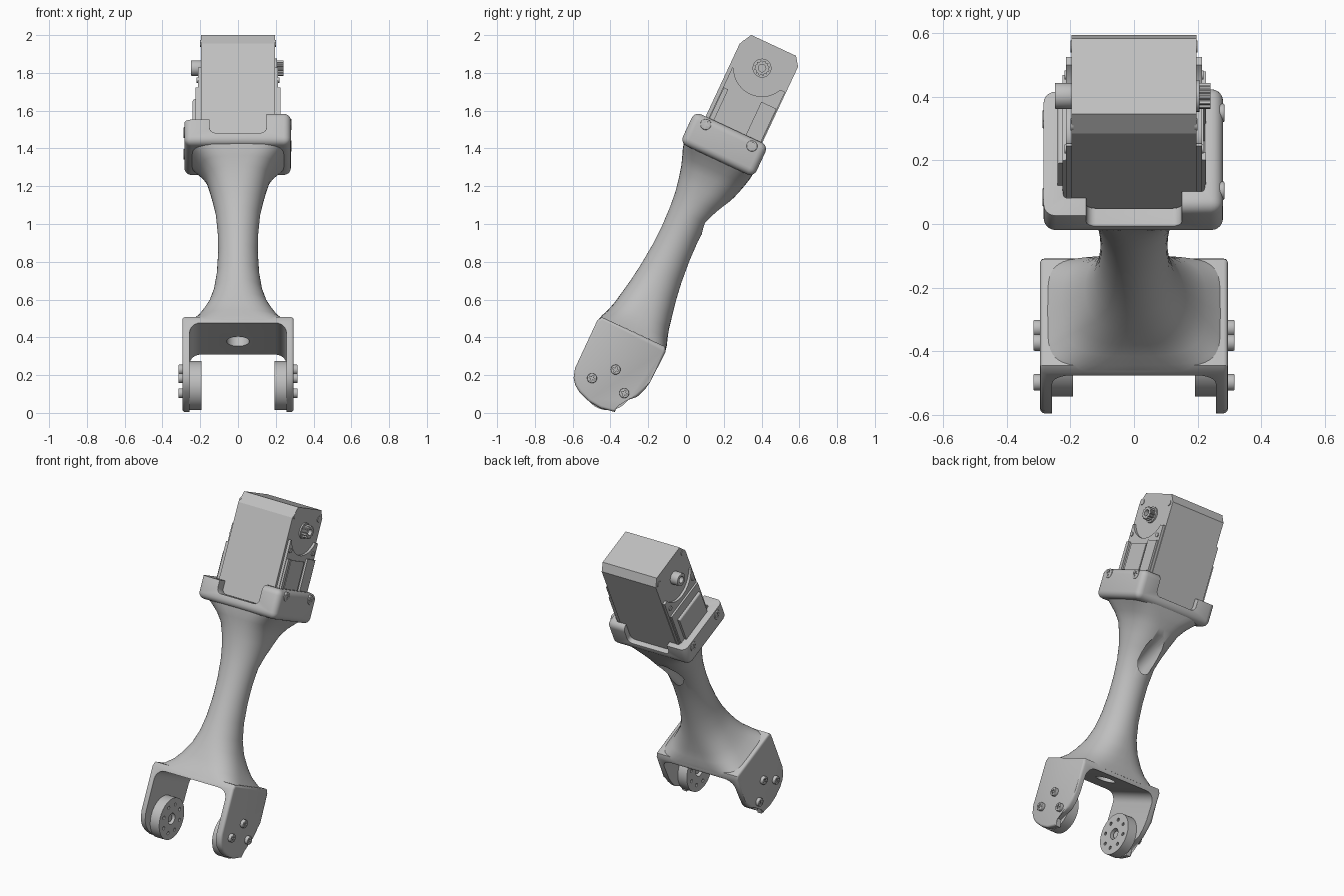
import bpy, bmesh, math
from mathutils import Matrix, Vector

if "Cube" in bpy.data.objects:
    bpy.data.objects.remove(bpy.data.objects["Cube"], do_unlink=True)

grey = bpy.data.materials.new("light_grey")
grey.use_nodes = True
COLOUR = (0.52, 0.52, 0.52, 1)
grey.diffuse_color = COLOUR
grey.node_tree.nodes["Principled BSDF"].inputs["Base Color"].default_value = COLOUR

# Parts are built upright (x, depth, height along the arm), then leaned back
LEAN = Matrix.Translation((0, 0, 1)) @ Matrix.Rotation(math.radians(-25), 4, 'X')


def make(name, bm):
    bmesh.ops.recalc_face_normals(bm, faces=bm.faces)
    mesh = bpy.data.meshes.new(name)
    bm.to_mesh(mesh)
    bm.free()
    mesh.materials.append(grey)
    ob = bpy.data.objects.new(name, mesh)
    bpy.context.collection.objects.link(ob)
    ob.matrix_world = LEAN
    return ob


def smooth(ob, angle=35):
    bpy.ops.object.select_all(action='DESELECT')
    ob.select_set(True)
    bpy.context.view_layer.objects.active = ob
    bpy.ops.object.shade_smooth_by_angle(angle=math.radians(angle))
    return ob


def bake(ob):
    bpy.context.view_layer.update()
    deps = bpy.context.evaluated_depsgraph_get()
    mesh = bpy.data.meshes.new_from_object(ob.evaluated_get(deps))
    ob.modifiers.clear()
    ob.data = mesh


def cut(ob, *cutters):
    for c in cutters:
        c.hide_render = True
        mod = ob.modifiers.new("cut", 'BOOLEAN')
        mod.operation, mod.solver, mod.object = 'DIFFERENCE', 'EXACT', c
    bake(ob)
    for c in cutters:
        bpy.data.objects.remove(c, do_unlink=True)
    return ob


def round_edges(bm, edges, size, segments):
    bmesh.ops.bevel(bm, geom=edges, offset=size, segments=segments,
                    profile=0.5, affect='EDGES', clamp_overlap=True)


def box(name, lo, hi, bevel=0, axis=None):
    bm = bmesh.new()
    lo, hi = Vector(lo), Vector(hi)
    bmesh.ops.create_cube(bm, size=1)
    for v in bm.verts:
        v.co = (lo + hi) / 2 + v.co * (hi - lo)
    if bevel:
        edges = [e for e in bm.edges if axis is None or
                 abs((e.verts[0].co - e.verts[1].co).normalized()[axis]) > 0.9]
        round_edges(bm, edges, bevel, 5)
    return make(name, bm)


def prism(name, outline, x0, x1, bevel=0):
    bm = bmesh.new()
    a = [bm.verts.new((x0, *p)) for p in outline]
    b = [bm.verts.new((x1, *p)) for p in outline]
    bm.faces.new(a)
    bm.faces.new(b[::-1])
    for i in range(len(a)):
        j = (i + 1) % len(a)
        bm.faces.new((a[j], a[i], b[i], b[j]))
    if bevel:
        rim = [e for e in bm.edges if abs(e.verts[0].co.x - e.verts[1].co.x) < 1e-5]
        round_edges(bm, rim, bevel, 3)
    return make(name, bm)


def arc(v, u, r, start, end, n):
    angles = [math.radians(start + (end - start) * i / n) for i in range(n + 1)]
    return [(v + r * math.cos(t), u + r * math.sin(t)) for t in angles]


def disc(name, v, u, r, x0, x1, n=32, bevel=0):
    return prism(name, arc(v, u, r, 0, 360, n)[:-1], x0, x1, bevel)


def loft(name, rings, n=48):
    # each ring: height, half width, front depth, back depth, squareness
    bm = bmesh.new()
    loops = []
    for u, hx, v0, v1, p in rings:
        loop = []
        for i in range(n):
            t = 2 * math.pi * i / n
            c, s = math.cos(t), math.sin(t)
            x = math.copysign(abs(c) ** (2 / p), c) * hx
            y = math.copysign(abs(s) ** (2 / p), s) * (v1 - v0) / 2 + (v0 + v1) / 2
            loop.append(bm.verts.new((x, y, u)))
        loops.append(loop)
    for a, b in zip(loops, loops[1:]):
        for i in range(n):
            j = (i + 1) % n
            bm.faces.new((a[i], a[j], b[j], b[i]))
    bm.faces.new(loops[0][::-1])
    bm.faces.new(loops[-1])
    return make(name, bm)


def screw(name, x, side, v, u, r, height):
    # round head with a cross recess
    top = x + side * height
    head = disc(name, v, u, r, x - side * 0.01, top, 24, 0.004)
    x0, x1 = sorted((top - side * 0.008, top + side * 0.01))
    a, b = r * 0.6, r * 0.16
    cut(head, box("slot_a", (x0, v - a, u - b), (x1, v + a, u + b)),
        box("slot_b", (x0, v - b, u - a), (x1, v + b, u + a)))
    smooth(head)


def cable_bore():
    return loft("bore", [(-.8, .06, -.03, .09, 2), (-.6, .06, -.04, .08, 2),
                         (-.3, .06, -.06, .06, 2), (-.08, .06, -.04, .07, 2),
                         (.04, .06, .0, .12, 2), (.16, .06, .09, .22, 2),
                         (.25, .05, .19, .3, 2)], 24)


# Neck joining the fork and the motor cradle
neck = loft("neck", [
    (-.65, .285, -.205, .185, 6), (-.625, .262, -.198, .18, 4.5),
    (-.59, .228, -.183, .167, 3.3), (-.54, .195, -.168, .153, 2.7),
    (-.47, .155, -.154, .139, 2.3), (-.39, .128, -.139, .123, 2.1),
    (-.29, .112, -.125, .109, 2), (-.17, .105, -.114, .099, 2),
    (-.06, .107, -.111, .096, 2), (.05, .117, -.115, .102, 2),
    (.13, .133, -.123, .132, 2.1), (.2, .15, -.136, .16, 2.3),
    (.27, .17, -.153, .183, 2.6), (.32, .198, -.171, .197, 3.2),
    (.36, .232, -.186, .206, 4), (.4, .262, -.195, .211, 6)])
smooth(cut(neck, cable_bore()), 50)

# Fork with two rounded cheeks
cheek = [(-.195, -.635), (-.21, -.66), (-.21, -.94), (-.195, -.99), (-.17, -1.022),
         (-.135, -1.045), (-.07, -1.068), (0, -1.075), (.08, -1.061), (.07, -1.013),
         (.115, -.974), (.152, -.939), (.172, -.89), (.182, -.84), (.188, -.66), (.175, -.635)]
fork = prism("fork", cheek, -.295, .295, .014)
gap = box("gap", (-.257, -.4, -1.4), (.257, .4, -.675), .06, 1)
smooth(cut(fork, gap, cable_bore()))

# Joint horns and cheek screws
JV, JU = -.012, -.95
for side, word in ((-1, "right"), (1, "left")):
    horn = disc(word + "_horn", JV, JU, .13, side * .26, side * .192, 48, .005)
    holes = [disc("hole", JV, JU, .035, side * .23, side * .18, 20)]
    for v, u in arc(JV, JU, .088, 0, 360, 8)[:-1]:
        holes.append(disc("hole", v, u, .011, side * .215, side * .18, 10))
    smooth(cut(horn, *holes))
    smooth(disc(word + "_horn_hub", JV, JU, .022, side * .25, side * .205, 20))
    for k, (v, u) in enumerate(arc(JV, JU, .094, 0, 180, 2)):
        screw(f"{word}_cheek_screw_{k}", side * .295, side, v, u, .026, .021)

# Motor cradle: a rounded tray with four corner posts
cradle = box("motor_cradle", (-.284, -.21, .375), (.28, .22, .56), .038)
cut(cradle,
    box("cavity", (-.222, -.148, .43), (.222, .186, .8), .012, 2),
    box("slot", (-.15, -.4, .435), (.15, .4, .8), .03, 1),
    box("low_side", (-.5, -.5, .512), (-.1, .5, .8)))
mod = cradle.modifiers.new("soft", 'BEVEL')
mod.width, mod.segments, mod.limit_method = .016, 3, 'ANGLE'
mod.angle_limit = math.radians(50)
bake(cradle)
smooth(cradle, 40)
for k, v in enumerate((-.128, .142)):
    screw(f"left_cradle_screw_{k}", .278, 1, v, .522, .029, .006)
    screw(f"right_cradle_screw_{k}", -.282, -1, v, .474, .029, .006)

# Motor body
prism("motor_body", [(-.146, .42), (.184, .42), (.186, 1.005), (.152, 1.053),
                     (-.11, 1.053), (-.146, .985)], -.196, .196)

# Side covers, hollowed around the shaft
SV, SU = .016, .918
cover = [(-.128, .42), (.18, .42), (.18, .855)] + arc(SV, SU, .15, -25, -155, 24) + [(-.128, .855)]
for side, word in ((-1, "right"), (1, "left")):
    smooth(prism(word + "_motor_cover", cover, side * .19, side * .213))
    for k, v in enumerate((-.12, .15)):
        disc(f"{word}_corner_pin_{k}", v, .998, .019, side * .19, side * .2, 16)
    for k, v in enumerate((-.108, .148)):
        smooth(disc(f"{word}_cover_pin_{k}", v, .79, .014, side * .2, side * .219, 16))
box("left_cover_rail_front", (.2, -.124, .42), (.226, -.098, .74))
box("left_cover_rail_back", (.2, .088, .42), (.226, .176, .755))
prism("left_cover_panel", [(-.08, .42), (.07, .42), (.07, .735), (-.08, .735)], .2, .219)
box("right_cover_block", (-.24, -.105, .42), (-.2, .135, .68), .012, 1)
box("right_cover_step", (-.225, -.125, .42), (-.2, .172, .74))

# Output shaft with teeth on one side, socket boss on the other
smooth(disc("shaft_collar", SV, SU, .05, .19, .206))
teeth = []
for i in range(48):
    r, t = (.041, .034)[i // 2 % 2], 2 * math.pi * i / 48
    teeth.append((SV + r * math.cos(t), SU + r * math.sin(t)))
cut(prism("toothed_shaft", teeth, .19, .241), disc("hole", SV, SU, .02, .215, .3, 20))
smooth(cut(disc("idler_boss", SV, SU, .041, -.249, -.19, 32, .004),
           disc("hole", SV, SU, .021, -.3, -.222, 20)))
